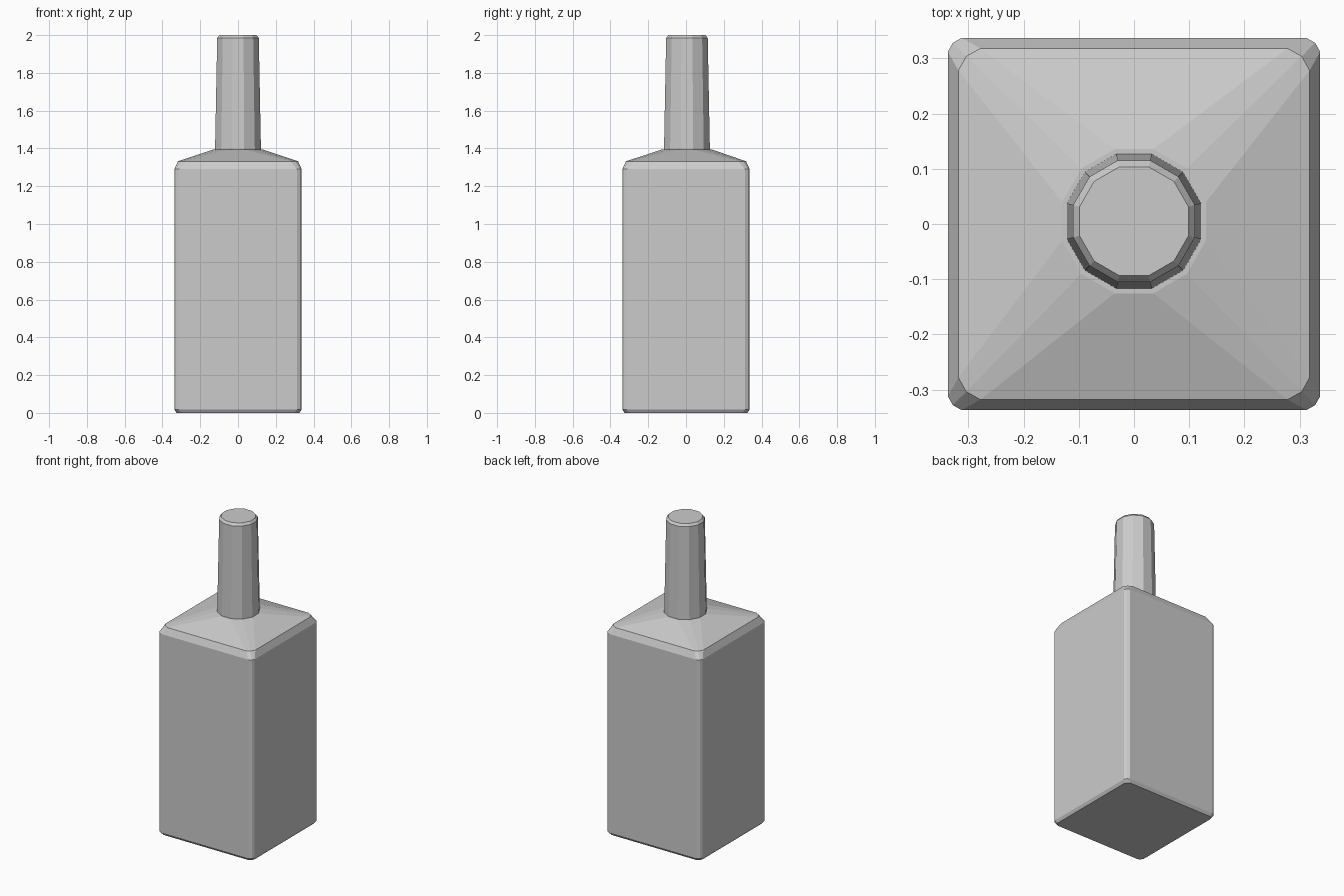
import bpy, bmesh
from math import radians, cos, sin

cube = bpy.data.objects.get("Cube")
if cube:
    bpy.data.objects.remove(cube, do_unlink=True)

grey = bpy.data.materials.new("plain grey")
grey.use_nodes = True
colour = (0.6, 0.6, 0.6, 1)
grey.diffuse_color = colour
grey.node_tree.nodes["Principled BSDF"].inputs["Base Color"].default_value = colour


def square_ring(half, cut, z, drop=0.0):
    """Square with clipped corners, three points per corner; drop lowers the corners."""
    ring = []
    mid = half - cut * 0.36
    for k in range(4):
        c, s = round(cos(radians(90 * k))), round(sin(radians(90 * k)))
        for x, y, d in ((half, half - cut, drop), (mid, mid, drop), (half - cut, half, drop)):
            ring.append((c * x - s * y, s * x + c * y, z - d))
    return ring


def round_ring(radius, z):
    """Twelve-sided ring with flats facing the four sides."""
    return [(radius * cos(radians(15 + 30 * i)), 0.005 + radius * sin(radians(15 + 30 * i)), z)
            for i in range(12)]


def loft(name, rings):
    bm = bmesh.new()
    loops = [[bm.verts.new(p) for p in ring] for ring in rings]
    for a, b in zip(loops, loops[1:]):
        for i in range(12):
            j = (i + 1) % 12
            bm.faces.new((a[i], a[j], b[j], b[i]))
    bm.faces.new(loops[0][::-1])
    bm.faces.new(loops[-1])
    bmesh.ops.recalc_face_normals(bm, faces=bm.faces)
    mesh = bpy.data.meshes.new(name)
    bm.to_mesh(mesh)
    bm.free()
    mesh.materials.append(grey)
    obj = bpy.data.objects.new(name, mesh)
    bpy.context.collection.objects.link(obj)
    return obj


# Square body with a thin base bevel and sloped shoulders
loft("bottle_body", [
    square_ring(0.325, 0.025, 0.0),
    square_ring(0.337, 0.025, 0.018),
    square_ring(0.337, 0.025, 1.315, 0.025),
    square_ring(0.318, 0.04, 1.338, 0.006),
    round_ring(0.135, 1.395),
])

# Slightly tapered neck with a bevelled rim
loft("bottle_neck", [
    round_ring(0.126, 1.38),
    round_ring(0.114, 1.985),
    round_ring(0.102, 2.0),
])
